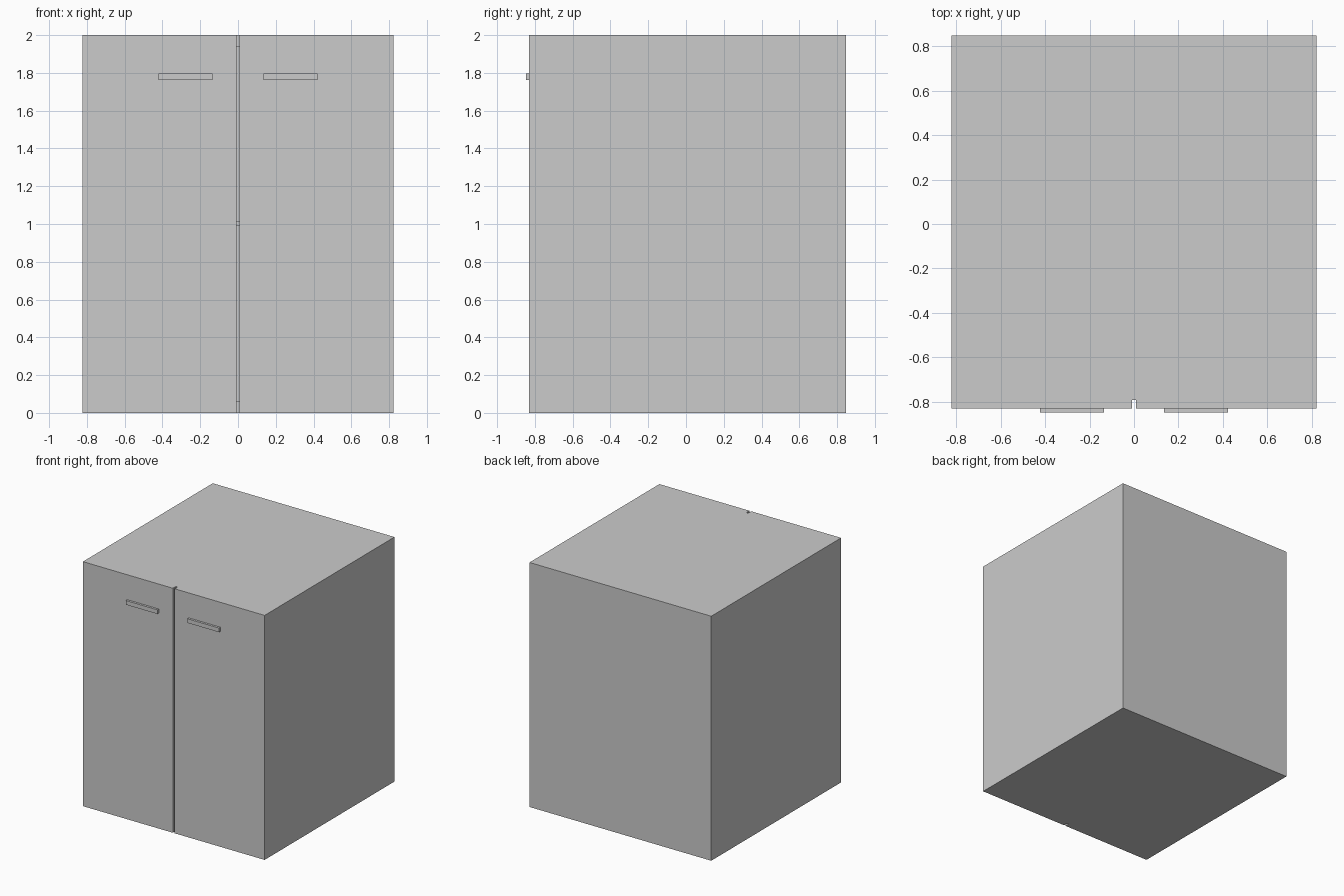
import bpy
import bmesh

if "Cube" in bpy.data.objects:
    bpy.data.objects.remove(bpy.data.objects["Cube"])


def box(name, x, y, z):
    """Axis-aligned box from (min, max) ranges."""
    bm = bmesh.new()
    bmesh.ops.create_cube(bm, size=1)
    for v in bm.verts:
        for i, (lo, hi) in enumerate((x, y, z)):
            v.co[i] = lo if v.co[i] < 0 else hi
    mesh = bpy.data.meshes.new(name)
    bm.to_mesh(mesh)
    bm.free()
    ob = bpy.data.objects.new(name, mesh)
    bpy.context.collection.objects.link(ob)
    return ob


W = 0.822        # half width
FRONT = -0.791   # carcass front edge
BACK = 0.848
DOOR = -0.83     # door front face
T = 0.06         # panel thickness
IN = W - T       # inner half width

# Carcass: top, bottom, back and shelf
box("top_panel", (-W, W), (FRONT, BACK), (2 - T, 2))
box("bottom_panel", (-W, W), (FRONT, BACK), (0, T))
box("back_panel", (-IN, IN), (BACK - T, BACK), (T, 2 - T))
box("shelf", (-IN, IN), (FRONT, BACK - T), (0.99, 1.012))

# Sides, doors and handles, one per side
for side, s in (("left", -1), ("right", 1)):
    def span(a, b):
        return tuple(sorted((s * a, s * b)))
    box(side + "_side_panel", span(IN, W), (FRONT, BACK), (T, 2 - T))
    box(side + "_door", span(0.008, W), (DOOR, FRONT), (0, 2))
    box(side + "_handle", span(0.135, 0.422), (-0.848, DOOR), (1.762, 1.796))
